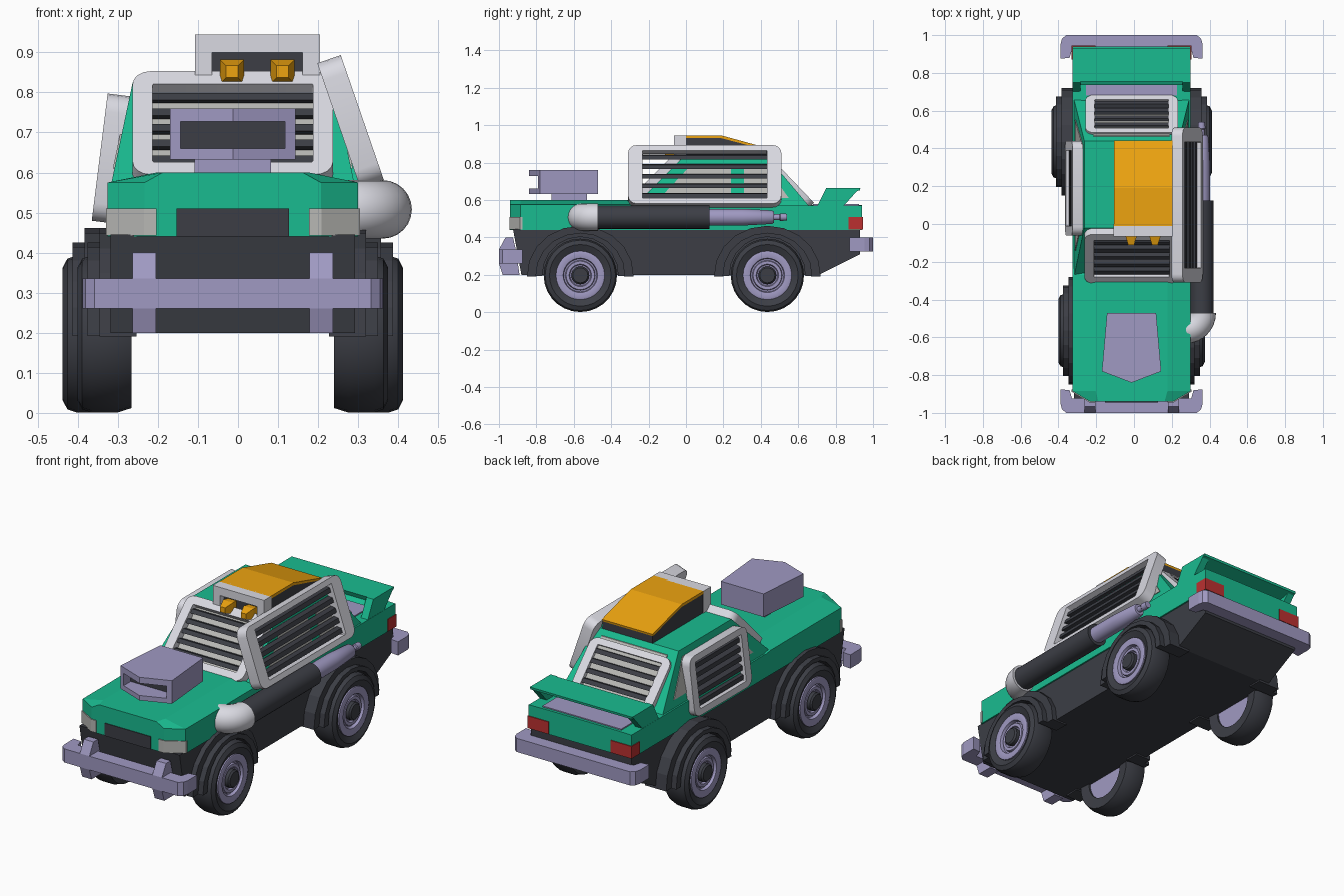
import bpy, bmesh
from math import sin, cos, pi, radians
from mathutils import Matrix, Vector

if "Cube" in bpy.data.objects:
    bpy.data.objects.remove(bpy.data.objects["Cube"])

CX = -0.013  # body centre line


def mat(name, r, g, b):
    m = bpy.data.materials.new(name)
    m.diffuse_color = (r, g, b, 1)
    m.use_nodes = True
    m.node_tree.nodes["Principled BSDF"].inputs["Base Color"].default_value = m.diffuse_color
    return m


GREEN = mat("green", .01, .5, .28)
DARK = mat("dark", .045, .048, .06)
LILAC = mat("lilac", .35, .32, .54)
AMBER = mat("amber", .85, .37, .005)
RED = mat("red", .5, .03, .03)
WHITE = mat("white", .7, .7, .76)
GLASS = mat("glass", .48, .48, .46)


def make(name, verts, faces, m, smooth=False):
    me = bpy.data.meshes.new(name)
    me.from_pydata([tuple(v) for v in verts], [], faces)
    bm = bmesh.new()
    bm.from_mesh(me)
    bmesh.ops.recalc_face_normals(bm, faces=bm.faces)
    bm.to_mesh(me)
    bm.free()
    me.materials.append(m)
    o = bpy.data.objects.new(name, me)
    bpy.context.collection.objects.link(o)
    if smooth:
        bpy.ops.object.select_all(action='DESELECT')
        o.select_set(True)
        bpy.context.view_layer.objects.active = o
        bpy.ops.object.shade_smooth_by_angle(angle=radians(35))
    return o


def loft(name, rings, m, closed=False, smooth=False):
    """Skin equal-length rings of points; caps unless closed."""
    n, k = len(rings[0]), len(rings)
    faces = [(a * n + i, a * n + (i + 1) % n, (a + 1) % k * n + (i + 1) % n, (a + 1) % k * n + i)
             for a in range(k if closed else k - 1) for i in range(n)]
    if not closed:
        faces += [tuple(range(n)), tuple(range((k - 1) * n, k * n))]
    return make(name, [p for r in rings for p in r], faces, m, smooth)


def prism(name, pts, axis, lo, hi, m):
    put = {'x': lambda a, b, c: (c, a, b), 'y': lambda a, b, c: (a, c, b), 'z': lambda a, b, c: (a, b, c)}[axis]
    return loft(name, [[put(a, b, c) for a, b in pts] for c in (lo, hi)], m)


def box(name, x0, x1, y0, y1, z0, z1, m):
    return prism(name, [(x0, y0), (x1, y0), (x1, y1), (x0, y1)], 'z', z0, z1, m)


def lathe(name, prof, origin, axis, m, seg=28, closed=False):
    """Spin (radius, offset) around the x or y axis."""
    ox, oy, oz = origin
    rings = []
    for r, d in prof:
        cs = [(r * cos(2 * pi * i / seg), r * sin(2 * pi * i / seg)) for i in range(seg)]
        rings.append([(ox + d, oy + a, oz + b) if axis == 'x' else (ox + a, oy + d, oz + b) for a, b in cs])
    return loft(name, rings, m, closed, True)


def rounded(w, h, r, y):
    out = []
    for q, (sx, sz) in enumerate([(1, 1), (-1, 1), (-1, -1), (1, -1)]):
        for i in range(5):
            a = (q + i / 4) * pi / 2
            out.append(Vector((sx * (w / 2 - r) + r * cos(a), y, sz * (h / 2 - r) + r * sin(a))))
    return out


def louver(name, centre, up, out, w, h, bw, bh, t, n):
    """Rounded window frame with dark slats."""
    v = Vector(up).normalized()
    u = Vector(out).cross(v).normalized()
    nrm = v.cross(u)
    M = Matrix((u, nrm, v)).transposed().to_4x4()
    M.translation = Vector(centre)
    rings = [rounded(w, h, .045, -t / 2), rounded(w, h, .045, t / 2),
             rounded(w - 2 * bw, h - 2 * bh, .004, t / 2), rounded(w - 2 * bw, h - 2 * bh, .004, -t / 2)]
    loft(name + "_frame", [[M @ p for p in r] for r in rings], WHITE, True, True)
    for i in range(n):
        z = (h - 2 * bh) * ((i + .5) / n - .5)
        hw = w / 2 - bw + .004
        s = prism(name + "_slat", [(-.012, z - .006), (.012, z - .018), (.012, z + .006), (-.012, z + .018)],
                  'x', -hw, hw, DARK)
        s.data.transform(M)


# Lower chassis
prism("chassis", [(-.88, .2), (.71, .2), (.93, .31), (.93, .445), (-.925, .445)], 'x', CX - .305, CX + .305, DARK)

# Upper body with hood and chamfered nose
secs = [(-.94, .22, .175, .575, .60), (-.885, .313, .19, .575, .60), (-.27, .313, .19, .575, .60),
        (-.23, .313, .19, .57, .572), (.94, .313, .19, .57, .572)]
loft("body", [[(CX + a, y, z) for a, z in [(-hw, .44), (hw, .44), (hw, ze), (iw, zt), (-iw, zt), (-hw, ze)]]
              for y, hw, iw, ze, zt in secs], GREEN)
box("grille", CX - .14, CX + .14, -.944, -.88, .44, .51, DARK)

# Cabin
loft("cabin", [[(CX + s * hw, y, z) for s, y in [(-1, y0), (1, y0), (1, y1), (-1, y1)]]
               for hw, y0, y1, z in [(.305, -.28, .66, .565), (.25, -.02, .44, .825)]], GREEN)
for s in (-1, 1):
    for pts in ([(-.14, .61), (.24, .61), (.24, .79), (.03, .79)], [(.31, .61), (.55, .61), (.42, .79), (.31, .79)]):
        rings = [[(CX + s * (.305 - (z - .565) * .2115 + d), y, z) for y, z in pts] for d in (-.01, .004)]
        loft("side_glass", rings, GLASS)

# Windscreen and rear glass
for nm, yb, yt in (("windscreen", -.28, -.02), ("rear_glass", .66, .44)):
    e = -.006 if nm == "windscreen" else .006
    pts = [(hw, yb + (yt - yb) * f, .565 + .26 * f) for hw, f in ((.22, .12), (.2, .9))]
    rings = [[(CX + s * hw, y + d, z) for s, (hw, y, z) in
              [(-1, pts[0]), (1, pts[0]), (1, pts[1]), (-1, pts[1])]] for d in (-e, e)]
    loft(nm, rings, GLASS)

# Louvers on all four sides
louver("front_louver", (CX, -.168, .708), (0, .27, .27), (0, -1, 1), .5, .365, .05, .045, .045, 5)
louver("rear_louver", (CX, .573, .68), (0, -.21, .22), (0, 1, 1), .49, .29, .05, .035, .03, 4)
louver("right_louver", (.281, .1, .727), (-.107, 0, .31), (1, 0, .3), .82, .33, .077, .03, .062, 5)
louver("left_louver", (-.318, .19, .635), (.04, 0, .32), (-1, 0, .1), .5, .32, .05, .035, .055, 5)

# Mirrored lamps, wheels and fenders
for s in (-1, 1):
    head = [(.19, -.945), (.222, -.945), (.317, -.888), (.317, -.875), (.19, -.875)]
    prism("headlight", [(CX + s * a, y) for a, y in head], 'z', .443, .51, GLASS)
    box("tail_light", CX + s * .19, CX + s * .317, .87, .945, .443, .51, RED)
    for nm, y, o in (("front", -.565, .388), ("rear", .435, .425)):
        c = (CX + s * o, y, .197)
        d = -s
        lathe(nm + "_tire", [(.125, d * .02), (.165, 0), (.188, d * .012), (.196, d * .035), (.196, d * .1),
                             (.185, d * .135), (.125, d * .13)], c, 'x', DARK, 28, True)
        lathe(nm + "_rim", [(.13, d * .12), (.13, d * .01), (.12, d * .006), (.092, d * .012), (.088, d * .03),
                            (.08, d * .03), (.076, d * .018), (.06, d * .018), (.055, d * .03), (.0005, d * .03)],
              c, 'x', LILAC)
        lathe(nm + "_hub", [(.048, d * .05), (.048, d * .008), (.04, 0), (.0005, 0)], c, 'x', DARK)
        for R, H, x in ((.285, .262, o - .055), (.24, .225, o - .025)):
            an = [radians(-2 + 184 * i / 10) for i in range(11)]
            arch = [(y + R * cos(a), .2 + H * sin(a)) for a in an]
            arch += [(y + .203 * cos(a), .2 + .203 * sin(a)) for a in reversed(an)]
            prism(nm + "_fender", arch, 'x', CX + s * .24, CX + s * x, DARK)
    # Bumper overriders
    prism("overrider", [(-.89, .2), (-.98, .2), (-1, .26), (-1, .335), (-.965, .4), (-.925, .4), (-.91, .335)],
          'x', CX + s * .192, CX + s * .25, LILAC)

# Bumpers
half = [(.315, .925), (.328, .88), (.375, .875), (.375, .955), (.368, .982), (.345, 1)]
loop = half + [(-a, b) for a, b in reversed(half)]
prism("front_bumper", [(CX + a, -b) for a, b in loop], 'z', .26, .335, LILAC)
prism("rear_bumper", [(CX + a, b) for a, b in loop], 'z', .325, .4, LILAC)

# Hood intake
intake = prism("hood_intake", [(CX + a, y) for a, y in [(-.157, -.78), (0, -.84), (.157, -.78), (.13, -.47),
                                                         (-.13, -.47)]], 'z', .633, .76, LILAC)
cut = box("intake_cutter", CX - .13, CX + .13, -.9, -.71, .66, .727, DARK)
cut.hide_render = True
cut.hide_set(True)
b = intake.modifiers.new("mouth", 'BOOLEAN')
b.operation, b.object, b.solver = 'DIFFERENCE', cut, 'EXACT'
box("intake_mouth", CX - .13, CX + .13, -.73, -.70, .66, .727, DARK)
box("intake_base", CX - .095, CX + .095, -.72, -.53, .59, .64, LILAC)

# Roof scoop with amber top and white front frame
RX = .0485
prism("roof_scoop", [(-.03, .81), (.44, .81), (.44, .87), (.19, .938), (-.03, .938)], 'x', RX - .153, RX + .153, DARK)
prism("roof_scoop_top", [(-.01, .93), (.19, .93), (.44, .865), (.442, .876), (.19, .945), (-.01, .945)],
      'x', RX - .155, RX + .155, AMBER)
prism("roof_scoop_frame", [(RX + a, z) for a, z in [(-.156, .825), (-.156, .945), (.156, .945), (.156, .825),
                                                    (.113, .825), (.113, .9), (-.113, .9), (-.113, .825)]],
      'y', -.065, 0, WHITE)
for x in (-.015, .111):
    loft("roof_lamp", [[(x + a * r, y, .852 + c * r) for a, c in [(-1, -1), (1, -1), (1, 1), (-1, 1)]]
                       for r, y in ((.026, -.03), (.03, -.065), (.015, -.112))], AMBER)

# Side exhaust
P = (.358, 0, .508)
lathe("exhaust_pipe", [(.062, -.48), (.062, .125)], P, 'y', DARK)
lathe("exhaust_tail", [(.045, .12), (.045, .3), (.036, .46), (.03, .47)], P, 'y', LILAC)
lathe("exhaust_tip", [(.016, .46), (.016, .5), (.02, .505), (.018, .54)], P, 'y', LILAC, 16)
rings = []
for i in range(9):
    a = pi / 2 * i / 8
    c = Vector((.275 + .086 * cos(a), -.47 - .09 * sin(a), .508))
    rad = Vector((cos(a), -sin(a), 0))
    rings.append([c + .073 * (rad * cos(t) + Vector((0, 0, sin(t)))) for t in [2 * pi * j / 24 for j in range(24)]])
loft("exhaust_elbow", rings, WHITE, False, True)

# Rear deck and spoiler
box("rear_deck", CX - .24, CX + .24, .68, .925, .565, .578, LILAC)
prism("spoiler", [(.735, .625), (.76, .612), (.93, .652), (.932, .665), (.755, .665), (.765, .64)],
      'x', CX - .31, CX + .31, GREEN)
for s in (-1, 1):
    prism("spoiler_end", [(.70, .565), (.84, .565), (.93, .665), (.75, .665)], 'x', CX + s * .27, CX + s * .312, GREEN)
